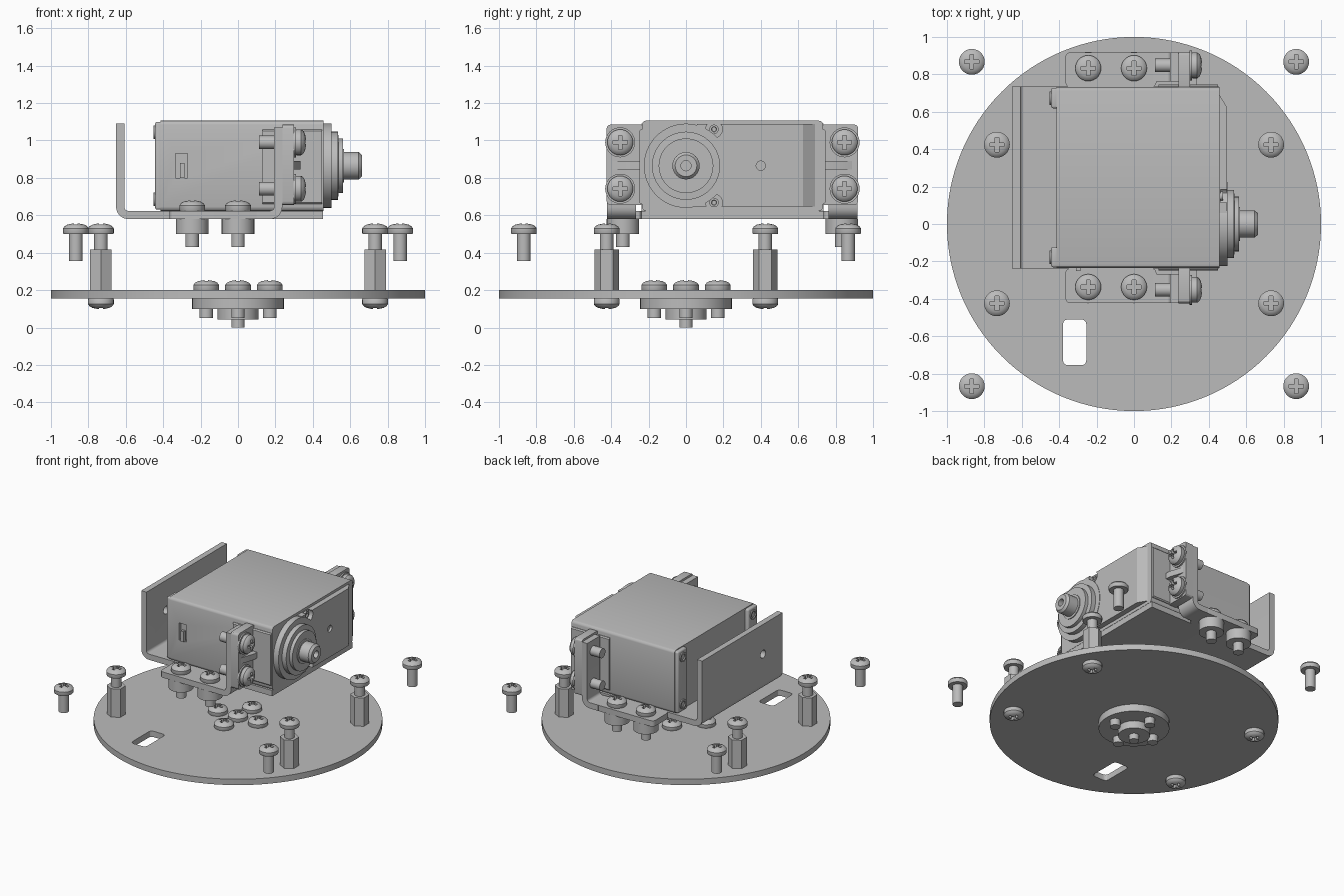
import bpy, bmesh, math
from mathutils import Vector, Matrix

cube = bpy.data.objects.get("Cube")
if cube:
    bpy.data.objects.remove(cube, do_unlink=True)

metal = bpy.data.materials.new("plain_grey")
metal.use_nodes = True
GREY = (0.5, 0.5, 0.5, 1)
metal.diffuse_color = GREY
metal.node_tree.nodes["Principled BSDF"].inputs["Base Color"].default_value = GREY

UP, DOWN, FRONT = Vector((0, 0, 1)), Vector((0, 0, -1)), Vector((1, 0, 0))
SERVO_Y = 0.248          # middle of the servo across y
SHAFT_Z = 0.865
parts = []


def place(name, mesh, loc=(0, 0, 0), axis=UP):
    ob = bpy.data.objects.new(name, mesh)
    bpy.context.collection.objects.link(ob)
    turn = Matrix.Identity(4) if axis == UP else axis.to_track_quat('Z', 'Y').to_matrix().to_4x4()
    ob.matrix_world = Matrix.Translation(loc) @ turn
    parts.append(ob)
    return ob


def to_mesh(name, bm):
    bmesh.ops.recalc_face_normals(bm, faces=bm.faces)
    mesh = bpy.data.meshes.new(name)
    bm.to_mesh(mesh)
    bm.free()
    mesh.materials.append(metal)
    return mesh


def lathe(name, profile, loc=(0, 0, 0), axis=UP, seg=32, turn=0.0):
    """Spin (radius, height) points; open ends get flat caps."""
    bm = bmesh.new()
    rings = []
    for r, h in profile:
        angles = [turn + math.tau * i / seg for i in range(seg)]
        rings.append([bm.verts.new((r * math.cos(a), r * math.sin(a), h)) for a in angles])
    for low, high in zip(rings, rings[1:]):
        for i in range(seg):
            j = (i + 1) % seg
            bm.faces.new((low[i], low[j], high[j], high[i]))
    bm.faces.new(rings[0])
    bm.faces.new(rings[-1])
    return place(name, to_mesh(name, bm), loc, axis)


def rod(name, r, length, loc, axis=UP, seg=24, turn=0.0):
    return lathe(name, [(r, 0), (r, length)], loc, axis, seg, turn)


def extrude(name, points, plane, lo, hi):
    """Extrude a 2D outline: plane 'xz' runs along y, 'xy' along z."""
    bm = bmesh.new()
    spot = (lambda a, b, c: (a, c, b)) if plane == 'xz' else (lambda a, b, c: (a, b, c))
    ends = [[bm.verts.new(spot(a, b, c)) for a, b in points] for c in (lo, hi)]
    for end in ends:
        bm.faces.new(end)
    n = len(points)
    for i in range(n):
        j = (i + 1) % n
        bm.faces.new((ends[0][i], ends[0][j], ends[1][j], ends[1][i]))
    return place(name, to_mesh(name, bm))


def box(name, lo, hi, bevel=0.0, along=None, seg=3):
    """Box between corners; bevel all edges or only those along one axis."""
    bm = bmesh.new()
    bmesh.ops.create_cube(bm, size=1)
    for v in bm.verts:
        v.co = [l + (c + 0.5) * (h - l) for c, l, h in zip(v.co, lo, hi)]
    if bevel:
        edges = [e for e in bm.edges if along is None or
                 abs((e.verts[0].co - e.verts[1].co).normalized()[along]) > 0.9]
        bmesh.ops.bevel(bm, geom=edges, offset=bevel, segments=seg, profile=0.5, affect='EDGES')
    return place(name, to_mesh(name, bm))


def cut(target, cutter):
    """Subtract a cutter and bake the result."""
    mod = target.modifiers.new("cut", 'BOOLEAN')
    mod.operation, mod.solver, mod.object = 'DIFFERENCE', 'EXACT', cutter
    bpy.context.view_layer.update()
    graph = bpy.context.evaluated_depsgraph_get()
    target_mesh = bpy.data.meshes.new_from_object(target.evaluated_get(graph))
    target.modifiers.clear()
    target.data = target_mesh
    parts.remove(cutter)
    bpy.data.objects.remove(cutter, do_unlink=True)


# Screw head with a cross recess, shared by every screw
head_ob = lathe("screw_head", [(0.066, 0), (0.069, 0.006), (0.069, 0.03), (0.06, 0.042),
                               (0.045, 0.05), (0.025, 0.055), (0.008, 0.057)], seg=28)
cut(head_ob, box("cutter", (-0.038, -0.01, 0.03), (0.038, 0.01, 0.1)))
cut(head_ob, box("cutter", (-0.01, -0.038, 0.03), (0.01, 0.038, 0.1)))
head_mesh = head_ob.data
parts.remove(head_ob)
bpy.data.objects.remove(head_ob, do_unlink=True)


def screw(name, seat, length, axis=UP):
    """Head sits on the seat point, shank runs backwards along the axis."""
    seat = Vector(seat)
    place(name + "_head", head_mesh, seat, axis)
    rod(name + "_shank", 0.036, length, seat - axis * length, axis)


# Round plate with a slot
plate = rod("round_plate", 1.0, 0.045, (0, 0, 0.155), seg=128)
cut(plate, box("cutter", (-0.38, -0.755, 0.1), (-0.255, -0.51, 0.3), 0.025, 2))

# Round horn under the plate and its screws
lathe("horn", [(0.11, 0.043), (0.11, 0.1), (0.245, 0.1), (0.245, 0.155)], seg=64)
screw("horn_centre_screw", (0, 0, 0.197), 0.197)
for i in range(4):
    a = i * math.pi / 2
    screw("horn_screw", (0.17 * math.cos(a), 0.17 * math.sin(a), 0.197), 0.147)

# Hexagonal standoffs with a screw at each end, and loose corner screws
for sx in (-1, 1):
    for sy in (-1, 1):
        x, y = 0.733 * sx, 0.424 * sy
        rod("standoff", 0.066, 0.217, (x, y, 0.2), seg=6, turn=math.pi / 6)
        screw("standoff_top_screw", (x, y, 0.5), 0.1)
        screw("standoff_bottom_screw", (x, y, 0.155), 0.06, DOWN)
        screw("loose_screw", (0.867 * sx, 0.867 * sy, 0.5), 0.145)


# Bent sheet bracket
def bent_sheet(x_end, x_wall, z_top, base=0.58, t=0.044, r=0.065):
    s = 1 if x_wall > x_end else -1
    cx, cz = x_wall - s * r, base + r
    arc = [math.radians(d) for d in range(-90, 1, 15)]
    bend = lambda q, order: [(cx + s * q * math.cos(a), cz + q * math.sin(a)) for a in order]
    return ([(x_end, base)] + bend(r, arc) + [(x_wall, z_top), (x_wall - s * t, z_top)]
            + bend(r - t, arc[::-1]) + [(x_end, base + t)])


cradle = extrude("bracket_cradle", bent_sheet(0.455, -0.652, 1.092), 'xz', -0.237, 0.735)
cut(cradle, rod("cutter", 0.03, 0.3, (-0.8, 0, SHAFT_Z), FRONT))

for s in (-1, 1):
    span = sorted((SERVO_Y + s * 0.485, SERVO_Y + s * 0.67))
    tab_span = sorted((SERVO_Y + s * 0.515, SERVO_Y + s * 0.67))
    y_mid = SERVO_Y + s * 0.6
    # Side tab bent up behind the servo ear
    tab = extrude("bracket_tab", bent_sheet(0.1, 0.237, 1.07), 'xz', *tab_span)
    box("bracket_foot", (-0.367, span[0], 0.58), (0.12, span[1], 0.624), 0.025, 2)
    # Foot screws with round spacers below
    for x in (-0.245, 0.0):
        rod("spacer", 0.087, 0.08, (x, SERVO_Y + s * 0.585, 0.5), seg=32)
        screw("foot_screw", (x, SERVO_Y + s * 0.585, 0.623), 0.193)
    # Servo ear, stiffening rib and ear screws
    ear = sorted((SERVO_Y + s * 0.47, SERVO_Y + s * 0.672))
    box("servo_ear", (0.237, ear[0], 0.655), (0.3, ear[1], 1.085), 0.02, 0)
    rib = [(0.3, SERVO_Y + s * 0.47), (0.335, SERVO_Y + s * 0.47),
           (0.335, SERVO_Y + s * 0.53), (0.3, SERVO_Y + s * 0.64)]
    extrude("ear_rib", rib, 'xy', 0.845, 0.89)
    for z in (0.742, 0.99):
        rod("ear_washer", 0.08, 0.012, (0.298, y_mid, z), FRONT, 32)
        screw("ear_screw", (0.308, y_mid, z), 0.195, FRONT)
    # Shallow step on the case side
    step = sorted((SERVO_Y + s * 0.47, SERVO_Y + s * 0.497))
    box("case_step", (0.13, step[0], 0.66), (0.45, step[1], 1.06), 0.008, 0, 1)

    # Rear columns with case screws
    col = sorted((SERVO_Y + s * 0.37, SERVO_Y + s * 0.48))
    box("rear_column", (-0.443, col[0], 0.63), (-0.4, col[1], 1.1), 0.012)
    for z in (0.685, 1.045):
        lathe("case_screw", [(0.036, 0), (0.036, 0.008), (0.024, 0.008), (0.02, 0.002)],
              (-0.443, SERVO_Y + s * 0.425, z), -FRONT, 20)

# Servo case with a side window
case = box("servo_case", (-0.415, SERVO_Y - 0.484, 0.624), (0.457, SERVO_Y + 0.484, 1.106), 0.022, 0)
cut(case, box("cutter", (-0.335, -0.4, 0.8), (-0.27, -0.21, 0.93)))
box("window_tongue", (-0.31, -0.25, 0.8), (-0.285, -0.225, 0.88))

# Raised front cover with one sloping end
cover = extrude("front_cover", [(0.45, 0.06), (0.497, 0.06), (0.497, 0.625), (0.457, 0.69),
                                (0.45, 0.69)], 'xy', 0.648, 1.087)
cut(cover, rod("cutter", 0.025, 0.1, (0.48, 0.4, SHAFT_Z), FRONT))
for z in (0.668, 1.06):
    cut(cover, rod("cutter", 0.045, 0.1, (0.462, 0.15, z), FRONT))
    lathe("cover_screw", [(0.025, 0), (0.025, 0.02), (0.014, 0.02), (0.012, 0.01)],
          (0.457, 0.15, z), FRONT, 20)

# Stepped gear boss and hollow output shaft
lathe("gear_boss", [(0.225, 0.44), (0.225, 0.5), (0.182, 0.5), (0.182, 0.535), (0.146, 0.537),
                    (0.146, 0.562), (0.09, 0.562), (0.09, 0.568)], (0, 0, SHAFT_Z), FRONT, 64)
lathe("output_shaft", [(0.073, 0.55), (0.073, 0.645), (0.058, 0.662), (0.027, 0.662),
                       (0.027, 0.61)], (0, 0, SHAFT_Z), FRONT, 32)

# Smooth round sides while keeping edges crisp
bpy.ops.object.select_all(action='DESELECT')
for ob in parts:
    ob.select_set(True)
bpy.context.view_layer.objects.active = parts[0]
bpy.ops.object.shade_smooth_by_angle(angle=math.radians(30))
